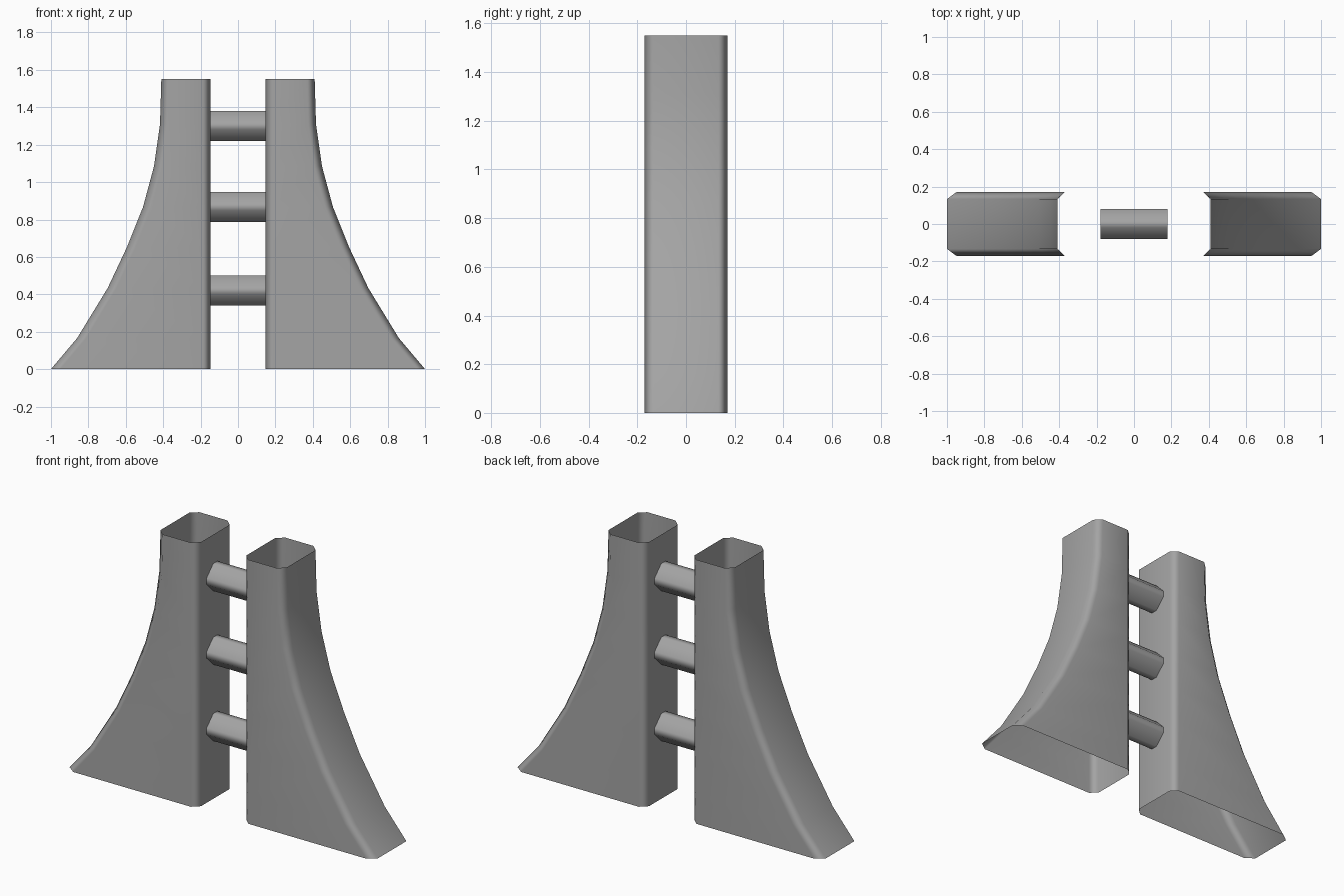
import bpy
import bmesh
import math

cube = bpy.data.objects.get("Cube")
if cube:
    bpy.data.objects.remove(cube, do_unlink=True)

grey = bpy.data.materials.new("plain grey")
grey.use_nodes = True
colour = (0.37, 0.37, 0.37, 1)
grey.diffuse_color = colour
grey.node_tree.nodes["Principled BSDF"].inputs["Base Color"].default_value = colour


def chamfered(lo, hi, half, c_lo, c_hi, c_side):
    """Rectangle with cut corners, counter-clockwise."""
    s = half - c_side
    return [(lo, -s), (lo + c_lo, -half), (hi - c_hi, -half), (hi, -s),
            (hi, s), (hi - c_hi, half), (lo + c_lo, half), (lo, s)]


def open_tube(name, rings):
    """Skin a list of rings into an open-ended smooth shell."""
    bm = bmesh.new()
    loops = [[bm.verts.new(p) for p in ring] for ring in rings]
    for a, b in zip(loops, loops[1:]):
        for i in range(len(a)):
            j = (i + 1) % len(a)
            bm.faces.new((a[i], a[j], b[j], b[i]))
    mesh = bpy.data.meshes.new(name)
    bm.to_mesh(mesh)
    bm.free()
    mesh.materials.append(grey)
    obj = bpy.data.objects.new(name, mesh)
    bpy.context.collection.objects.link(obj)
    bpy.ops.object.select_all(action='DESELECT')
    obj.select_set(True)
    bpy.context.view_layer.objects.active = obj
    bpy.ops.object.shade_smooth_by_angle(angle=math.radians(60))
    return obj


def weight_normals(obj):
    mod = obj.modifiers.new("weighted normals", 'WEIGHTED_NORMAL')
    mod.keep_sharp = True


# Flared hollow towers: straight inner wall, curved outer wall (x, z)
profile = [(1.0, 0), (0.86, 0.166), (0.697, 0.433), (0.594, 0.652),
           (0.508, 0.866), (0.449, 1.085), (0.417, 1.31), (0.41, 1.55)]
rings = []
for x, z in profile:
    section = chamfered(0.147, x, 0.17, 0.04, 0.04 + 0.01 * (1 - z / 1.55), 0.037)
    rings.append([(px, py, z) for px, py in section])
towers = open_tube("side_towers", rings)
mirror = towers.modifiers.new("mirror", 'MIRROR')
mirror.use_mirror_merge = False
weight_normals(towers)

# Diamond-shaped rungs with blunted corners
section = chamfered(-0.08, 0.08, 0.08, 0.06, 0.06, 0.06)
for name, z in (("lower_rung", 0.42), ("middle_rung", 0.868), ("upper_rung", 1.3)):
    rung = open_tube(name, [[(x, y, z + dz) for y, dz in section]
                            for x in (-0.18, 0.18)])
    weight_normals(rung)
